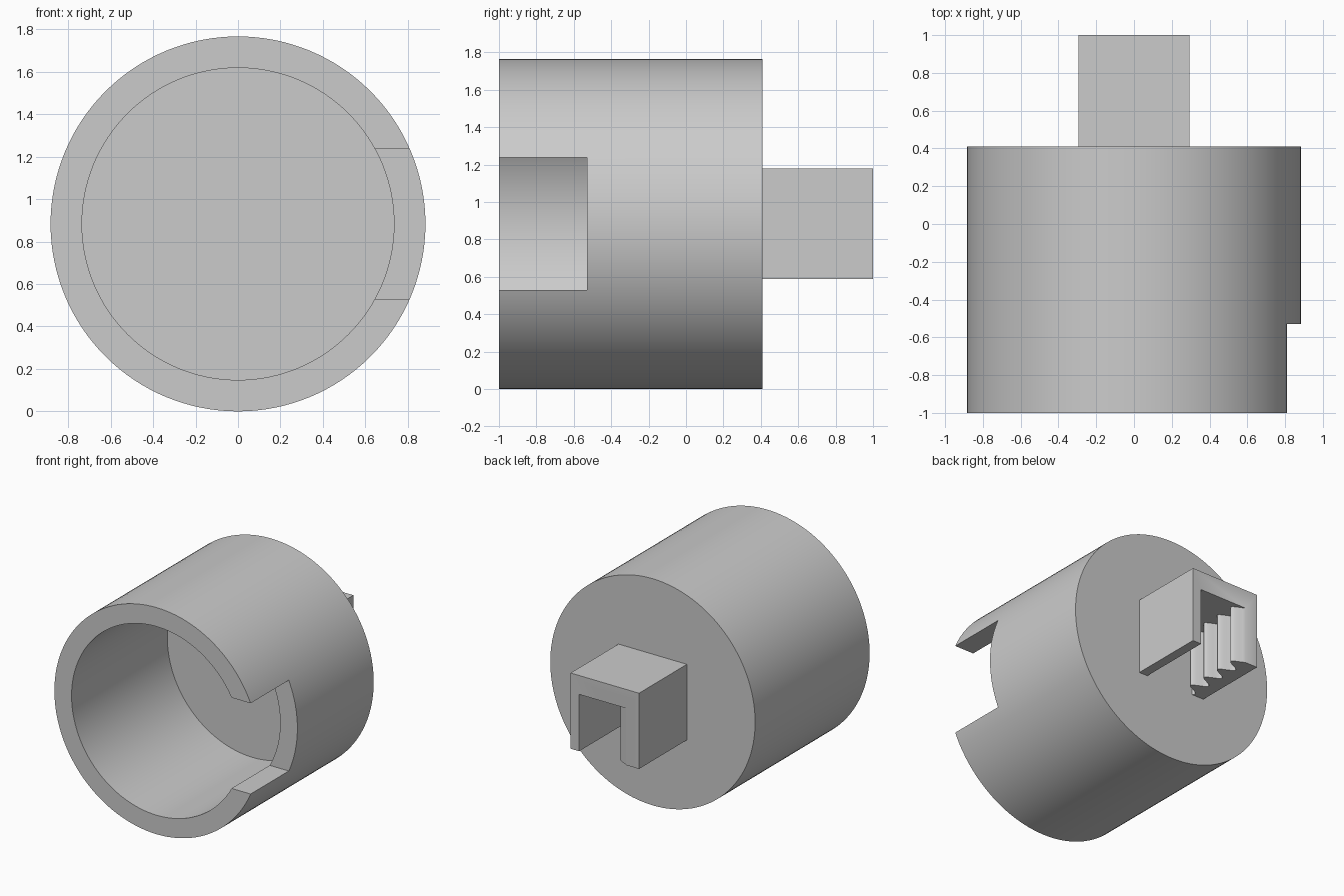
import bpy, bmesh, math
from mathutils import Matrix, Vector

if "Cube" in bpy.data.objects:
    bpy.data.objects.remove(bpy.data.objects["Cube"], do_unlink=True)

grey = bpy.data.materials.new("plain_grey")
grey.use_nodes = True
colour = (0.6, 0.6, 0.6, 1)
grey.diffuse_color = colour
grey.node_tree.nodes["Principled BSDF"].inputs["Base Color"].default_value = colour

AXIS_Z = 0.883        # height of the cylinder axis
BACK = 0.41           # rear face of the cup
HALF = 0.295          # half width of the rear socket


def finish(name, bm):
    bmesh.ops.recalc_face_normals(bm, faces=bm.faces)
    mesh = bpy.data.meshes.new(name)
    bm.to_mesh(mesh)
    bm.free()
    obj = bpy.data.objects.new(name, mesh)
    obj.data.materials.append(grey)
    bpy.context.collection.objects.link(obj)
    return obj


def box(name, low, high):
    bm = bmesh.new()
    low, high = Vector(low), Vector(high)
    size = high - low
    matrix = Matrix.Translation((low + high) / 2) @ Matrix.Diagonal((*size, 1))
    bmesh.ops.create_cube(bm, size=1, matrix=matrix)
    return finish(name, bm)


def prism(name, outline, z0, z1):
    bm = bmesh.new()
    face = bm.faces.new([bm.verts.new((x, y, z0)) for x, y in outline])
    extruded = bmesh.ops.extrude_face_region(bm, geom=[face])["geom"]
    top = [v for v in extruded if isinstance(v, bmesh.types.BMVert)]
    bmesh.ops.translate(bm, verts=top, vec=(0, 0, z1 - z0))
    return finish(name, bm)


def revolve(name, profile, steps=128):
    """Spin (radius, y) points around the cylinder axis."""
    bm = bmesh.new()
    verts = [bm.verts.new((r, y, AXIS_Z)) for r, y in profile]
    edges = [bm.edges.new(pair) for pair in zip(verts, verts[1:])]
    bmesh.ops.spin(bm, geom=verts + edges, cent=(0, 0, AXIS_Z), axis=(0, 1, 0),
                   angle=math.tau, steps=steps, use_duplicate=False)
    bmesh.ops.remove_doubles(bm, verts=bm.verts, dist=0.0001)
    return finish(name, bm)


def select(obj):
    bpy.ops.object.select_all(action="DESELECT")
    obj.select_set(True)
    bpy.context.view_layer.objects.active = obj


def carve(obj, cutter):
    cutter.hide_render = True
    select(obj)
    mod = obj.modifiers.new("cut", "BOOLEAN")
    mod.operation = "DIFFERENCE"
    mod.solver = "EXACT"
    mod.object = cutter
    bpy.ops.object.modifier_apply(modifier=mod.name)
    bpy.data.objects.remove(cutter, do_unlink=True)
    bpy.ops.object.shade_smooth_by_angle(angle=math.radians(35))


# Hollow cup, open to the front, with a square notch in one side of the rim
cup = revolve("cup", [(0, BACK), (0.883, BACK), (0.883, -1),
                      (0.735, -1), (0.735, 0.18), (0, 0.18)])
carve(cup, box("notch_cutter", (0.4, -1.2, 0.53), (1.2, -0.53, 1.237)))

# Rear socket, open at the back and below, with four rounded vertical teeth
socket = box("rear_socket", (-HALF, BACK, AXIS_Z - HALF), (HALF, 1, AXIS_Z + HALF))
PITCH, STEPS = 0.1475, 64
teeth = []
for i in range(STEPS + 1):
    depth = i / STEPS * (1 - BACK)
    wave = math.cos(math.tau * (depth - 0.055) / PITCH)
    teeth.append((-HALF + 0.143 + 0.053 * wave, 1 - depth))
inner = HALF - 0.074
outline = [(inner, BACK), (inner, 1.1), (teeth[0][0], 1.1)] + teeth
carve(socket, prism("socket_cutter", outline, 0.4, AXIS_Z + HALF - 0.147))
